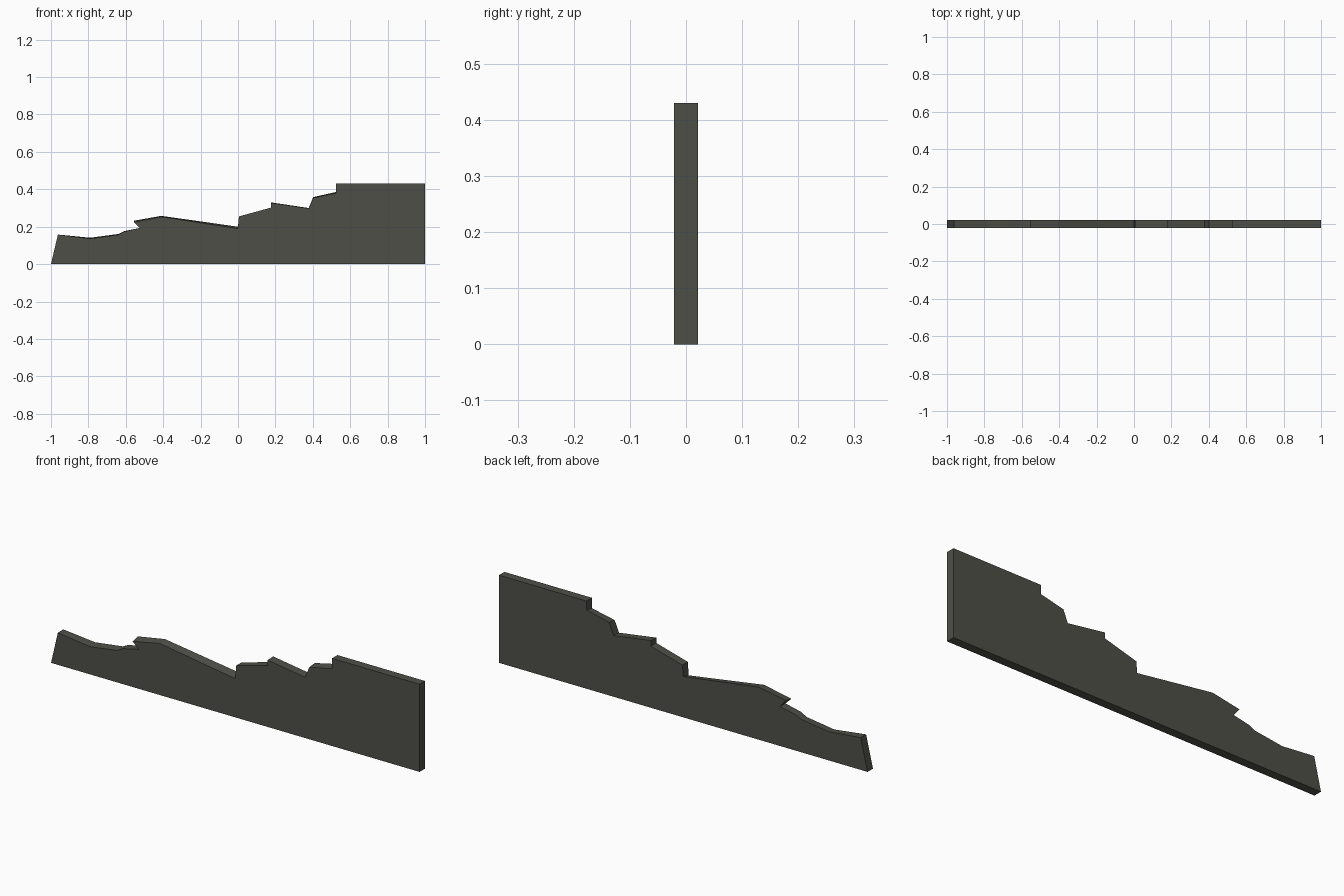
import bpy, bmesh

if "Cube" in bpy.data.objects:
    bpy.data.objects.remove(bpy.data.objects["Cube"])

HALF = 0.021  # half the board thickness

# Skyline outline: x, z at the back, drop of the top edge at the front
outline = [
    (-1, 0, 0), (-0.963, 0.158, 0), (-0.79, 0.141, 0.005), (-0.64, 0.161, 0.004),
    (-0.61, 0.176, 0.002), (-0.525, 0.193, 0), (-0.557, 0.232, 0.008),
    (-0.41, 0.258, 0.005), (0, 0.2, 0.01), (0.005, 0.255, 0), (0.176, 0.302, 0),
    (0.176, 0.33, 0.002), (0.378, 0.3, 0.002), (0.402, 0.358, 0.004),
    (0.525, 0.386, 0.007), (0.525, 0.43, 0), (1, 0.43, 0), (1, 0, 0),
]

# Board: front and back outlines joined by a rim
bm = bmesh.new()
front = [bm.verts.new((x, -HALF, z - d)) for x, z, d in outline]
back = [bm.verts.new((x, HALF, z)) for x, z, d in outline]
bm.faces.new(front)
bm.faces.new(back[::-1])
n = len(outline)
for i in range(n):
    j = (i + 1) % n
    bm.faces.new((front[i], back[i], back[j], front[j]))
bmesh.ops.recalc_face_normals(bm, faces=bm.faces)
bmesh.ops.triangulate(bm, faces=[f for f in bm.faces if len(f.verts) > 4])

mesh = bpy.data.meshes.new("jagged_board")
bm.to_mesh(mesh)
bm.free()
board = bpy.data.objects.new("jagged_board", mesh)
bpy.context.collection.objects.link(board)

# Dark olive grey
mat = bpy.data.materials.new("dark_olive_grey")
mat.diffuse_color = (0.078, 0.078, 0.066, 1)
mat.use_nodes = True
mat.node_tree.nodes["Principled BSDF"].inputs["Base Color"].default_value = mat.diffuse_color
mesh.materials.append(mat)
